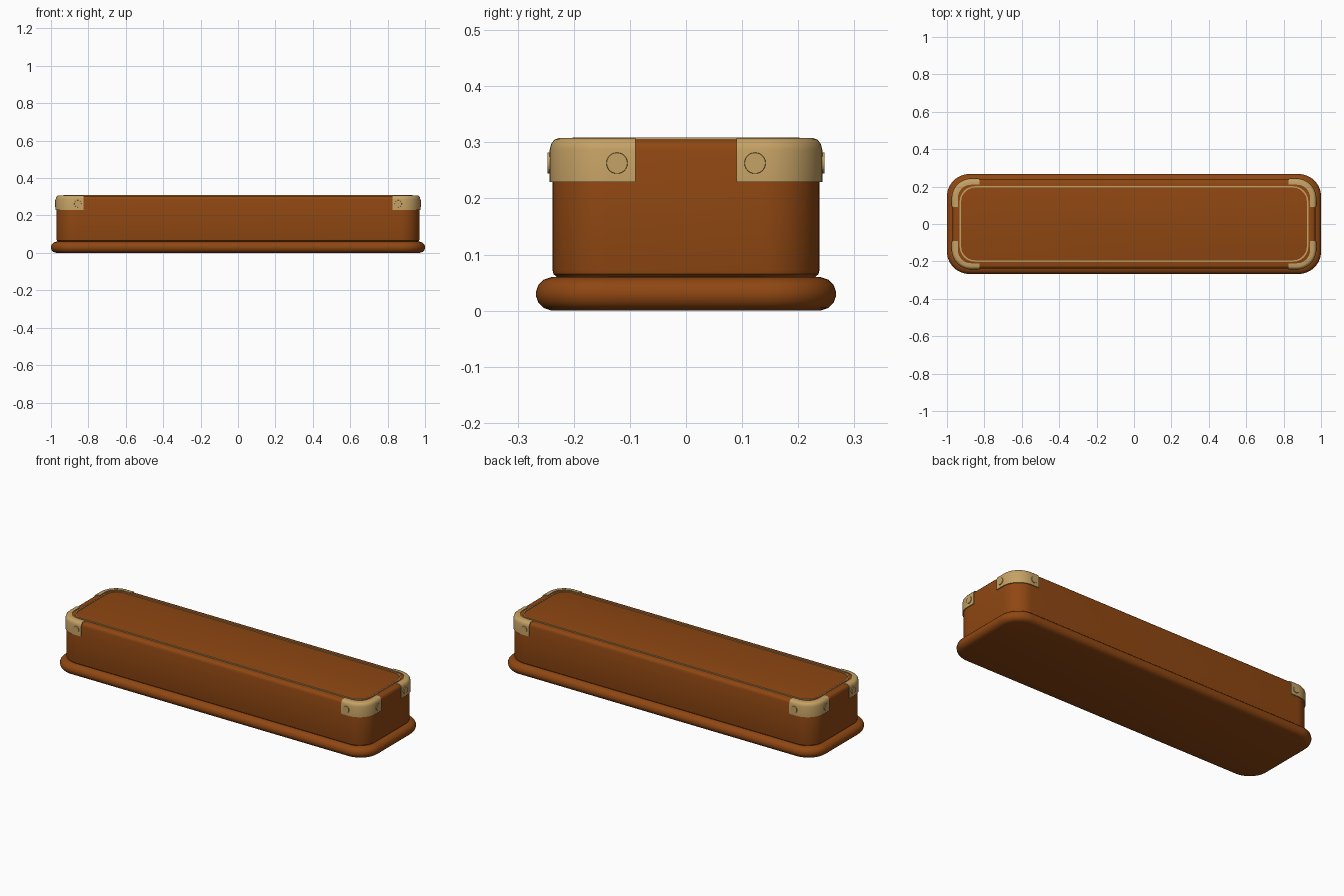
import bpy, bmesh, math
from mathutils import Matrix

if "Cube" in bpy.data.objects:
    bpy.data.objects.remove(bpy.data.objects["Cube"])


def material(name, rgb):
    m = bpy.data.materials.new(name)
    m.diffuse_color = (*rgb, 1)
    m.use_nodes = True
    m.node_tree.nodes["Principled BSDF"].inputs["Base Color"].default_value = m.diffuse_color
    return m


BROWN = material("saddle_brown", (0.275, 0.063, 0.006))
TAN = material("brass_tan", (0.56, 0.36, 0.13))


def finish(bm, name, mat):
    """Turn a bmesh into a smooth object that keeps its hard edges."""
    bmesh.ops.recalc_face_normals(bm, faces=bm.faces)
    me = bpy.data.meshes.new(name)
    bm.to_mesh(me)
    bm.free()
    me.materials.append(mat)
    me.shade_smooth()
    me.set_sharp_from_angle(angle=math.radians(32))
    ob = bpy.data.objects.new(name, me)
    bpy.context.collection.objects.link(ob)
    return ob


def outline(cx, cy, r, n=12):
    """Rounded rectangle: corner arc centres at (+-cx, +-cy), radius r."""
    pts = []
    for q, (sx, sy) in enumerate([(1, 1), (-1, 1), (-1, -1), (1, -1)]):
        for i in range(n + 1):
            a = math.pi / 2 * (q + i / n)
            pts.append((sx * cx + r * math.cos(a), sy * cy + r * math.sin(a)))
    return pts


def bridge(bm, a, b, closed=True):
    for i in range(len(a) if closed else len(a) - 1):
        j = (i + 1) % len(a)
        bm.faces.new((a[i], a[j], b[j], b[i]))


def loft(name, cx, cy, profile, mat, hollow=False):
    """Stack rounded rectangles from (radius, z) pairs."""
    bm = bmesh.new()
    rings = [[bm.verts.new((x, y, z)) for x, y in outline(cx, cy, r)]
             for r, z in profile]
    for a, b in zip(rings, rings[1:]):
        bridge(bm, a, b)
    if hollow:
        bridge(bm, rings[-1], rings[0])
    else:
        bm.faces.new(rings[0])
        bm.faces.new(rings[-1])
    return finish(bm, name, mat)


CX, CY = 0.87, 0.138  # arc centres of the body corners

# Rounded plinth and main body
loft("base_moulding", 0.88, 0.147,
     [(0.092, 0), (0.107, 0.005), (0.116, 0.014), (0.12, 0.025), (0.12, 0.035),
      (0.116, 0.046), (0.107, 0.055), (0.092, 0.06)], BROWN)
loft("body", CX, CY,
     [(0.09, 0.05), (0.092, 0.06), (0.098, 0.065), (0.1, 0.073), (0.1, 0.286),
      (0.097, 0.297), (0.091, 0.303), (0.084, 0.305)], BROWN)

# Thin inlaid line around the top
loft("top_inlay", 0.85, 0.12,
     [(0.082, 0.30), (0.082, 0.309), (0.074, 0.309), (0.074, 0.30)], TAN, True)


def corner_bracket(sx, sy):
    """Cap wrapped around one upper corner, swept along the corner arc."""
    profile = [(0.098, 0.229), (0.105, 0.229), (0.105, 0.287), (0.102, 0.298),
               (0.096, 0.305), (0.089, 0.3075), (0.072, 0.3075), (0.072, 0.302),
               (0.088, 0.302), (0.098, 0.285)]
    # stations: end on the short side, corner arc, end on the long side
    path = [(CX, 0.09, 0)]
    path += [(CX, CY, math.pi / 2 * i / 12) for i in range(13)]
    path += [(0.825, CY, math.pi / 2)]
    bm = bmesh.new()
    rings = [[bm.verts.new((sx * (px + r * math.cos(a)),
                            sy * (py + r * math.sin(a)), z))
              for r, z in profile] for px, py, a in path]
    for a, b in zip(rings, rings[1:]):
        bridge(bm, a, b)
    bm.faces.new(rings[0])
    bm.faces.new(rings[-1])
    return finish(bm, "corner_bracket", TAN)


def rivet(x, y, rot):
    bm = bmesh.new()
    bmesh.ops.create_cone(bm, cap_ends=True, segments=24, radius1=0.02,
                          radius2=0.0185, depth=0.012,
                          matrix=Matrix.Translation((x, y, 0.263)) @ rot)
    return finish(bm, "rivet", TAN)


# Brackets with one rivet on each face, mirrored to all four corners
for sx in (1, -1):
    for sy in (1, -1):
        corner_bracket(sx, sy)
        rivet(sx * 0.973, sy * 0.123, Matrix.Rotation(sx * math.pi / 2, 4, 'Y'))
        rivet(sx * 0.857, sy * 0.241, Matrix.Rotation(-sy * math.pi / 2, 4, 'X'))
